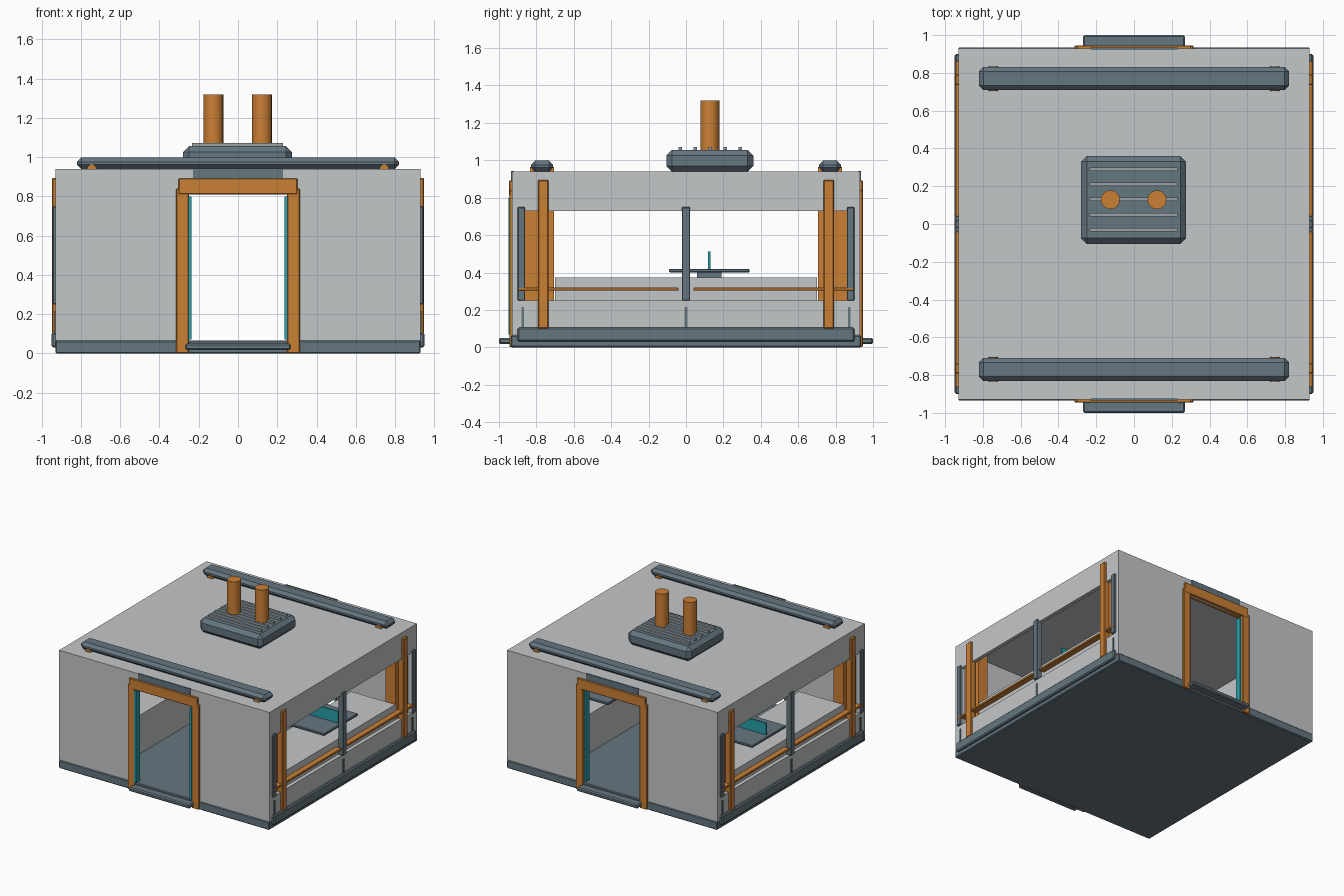
import bpy, bmesh, math

if "Cube" in bpy.data.objects:
    bpy.data.objects.remove(bpy.data.objects["Cube"])

def material(name, rgb):
    m = bpy.data.materials.new(name)
    m.diffuse_color = (*rgb, 1)
    m.use_nodes = True
    m.node_tree.nodes["Principled BSDF"].inputs["Base Color"].default_value = m.diffuse_color
    return m

GREY = material("light grey", (0.55, 0.57, 0.58))
SLATE = material("slate", (0.13, 0.18, 0.215))
ORANGE = material("orange", (0.60, 0.215, 0.036))
CYAN = material("cyan", (0.02, 0.35, 0.40))
SLAT = material("pale slate", (0.33, 0.36, 0.39))

def box(name, x, y, z, mat, bevel=0.0):
    """Box from (min, max) ranges with an optional chamfer."""
    bm = bmesh.new()
    bmesh.ops.create_cube(bm, size=1)
    for v in bm.verts:
        v.co = [r[0] + (c + 0.5) * (r[1] - r[0]) for c, r in zip(v.co, (x, y, z))]
    if bevel:
        bmesh.ops.bevel(bm, geom=bm.edges[:], offset=bevel, segments=1, affect='EDGES')
    me = bpy.data.meshes.new(name)
    bm.to_mesh(me)
    bm.free()
    me.materials.append(mat)
    ob = bpy.data.objects.new(name, me)
    bpy.context.collection.objects.link(ob)
    return ob

def span(a, b, s):
    """Range a..b, mirrored when s is -1."""
    return (a, b) if s > 0 else (-b, -a)

def cylinder(name, r, depth, loc, mat, rot=(0, 0, 0)):
    bpy.ops.mesh.primitive_cylinder_add(vertices=24, radius=r, depth=depth, location=loc, rotation=rot)
    ob = bpy.context.object
    ob.name = name
    ob.data.materials.append(mat)
    bpy.ops.object.shade_smooth_by_angle()

# floor and roof
box("floor", (-0.93, 0.93), (-0.935, 0.935), (0, 0.065), SLATE, 0.006)
box("roof", (-0.93, 0.93), (-0.93, 0.93), (0.90, 0.94), GREY)

for s in (1, -1):
    # end walls with a doorway
    wy = span(0.90, 0.93, s)
    box("door_lintel", (-0.25, 0.25), wy, (0.81, 0.90), GREY)
    for t in (1, -1):
        box("end_wall", span(0.25, 0.93, t), wy, (0.065, 0.90), GREY)
        box("door_frame_post", span(0.25, 0.315, t), span(0.89, 0.945, s), (0.002, 0.84), ORANGE, 0.004)
        strip = (-0.95, -0.90) if s < 0 else (0.88, 0.925)
        box("door_light", span(0.238, 0.252, t), strip, (0.07, 0.80), CYAN)
    box("door_frame_head", (-0.303, 0.303), span(0.89, 0.946, s), (0.81, 0.892), ORANGE, 0.004)
    box("door_step", (-0.27, 0.27), span(0.92, 1.0, s), (0.018, 0.05), SLATE, 0.008)
    box("door_vent", (-0.23, 0.23), span(0.92, 0.935, s), (0.892, 0.943), SLATE)

    # roof beam with bolts
    box("roof_beam", (-0.82, 0.82), span(0.71, 0.83, s), (0.94, 0.998), SLATE, 0.022)
    for t in (1, -1):
        cylinder("beam_bolt", 0.025, 0.13, (0.745 * t, 0.77 * s, 0.938), ORANGE, (math.pi / 2, 0, 0))

    # side wall around a wide window
    wx = span(0.90, 0.93, s)
    box("window_sill_wall", wx, (-0.90, 0.90), (0.065, 0.25), GREY)
    box("window_header", wx, (-0.90, 0.90), (0.73, 0.90), GREY)
    box("side_plinth", span(0.92, 0.95, s), (-0.90, 0.90), (0.03, 0.105), SLATE, 0.008)
    box("window_mullion", span(0.90, 0.946, s), (-0.022, 0.022), (0.25, 0.75), SLATE, 0.004)
    box("sill_trim", span(0.92, 0.936, s), (-0.007, 0.007), (0.10, 0.215), SLATE)
    for t in (1, -1):
        box("window_side_wall", wx, span(0.86, 0.90, t), (0.25, 0.73), GREY)
        box("window_side_trim", span(0.92, 0.944, s), span(0.86, 0.90, t), (0.25, 0.75), SLATE, 0.004)
        box("sill_trim", span(0.92, 0.936, s), span(0.865, 0.88, t), (0.10, 0.215), SLATE)
        box("outer_post", span(0.90, 0.948, s), span(0.735, 0.792, t), (0.10, 0.895), ORANGE, 0.005)
        box("window_rail", span(0.83, 0.945, s), span(0.04, 0.895, t), (0.303, 0.32), ORANGE, 0.003)
        box("corner_column", span(0.81, 0.898, s), span(0.705, 0.898, t), (0.065, 0.90), ORANGE)

    # bench, table and screen inside
    box("bench", span(0.51, 0.90, s), (-0.70, 0.70), (0.065, 0.373), GREY)
    box("table", span(0.45, 0.825, s), (-0.09, 0.34), (0.40, 0.42), SLATE, 0.005)
    box("table_support", span(0.58, 0.74, s), (0.06, 0.19), (0.37, 0.405), SLATE)
    box("screen", span(0.50, 0.80, s), (0.118, 0.13), (0.42, 0.513), CYAN)

# roof unit with slats and two pipes
box("roof_unit", (-0.28, 0.275), (-0.105, 0.36), (0.94, 1.056), SLATE, 0.03)
for i in range(5):
    y = -0.03 + 0.08 * i
    box("roof_slat", (-0.235, 0.23), (y - 0.009, y + 0.009), (1.05, 1.072), SLAT)
for x in (-0.125, 0.122):
    cylinder("roof_pipe", 0.05, 0.28, (x, 0.128, 1.18), ORANGE)
